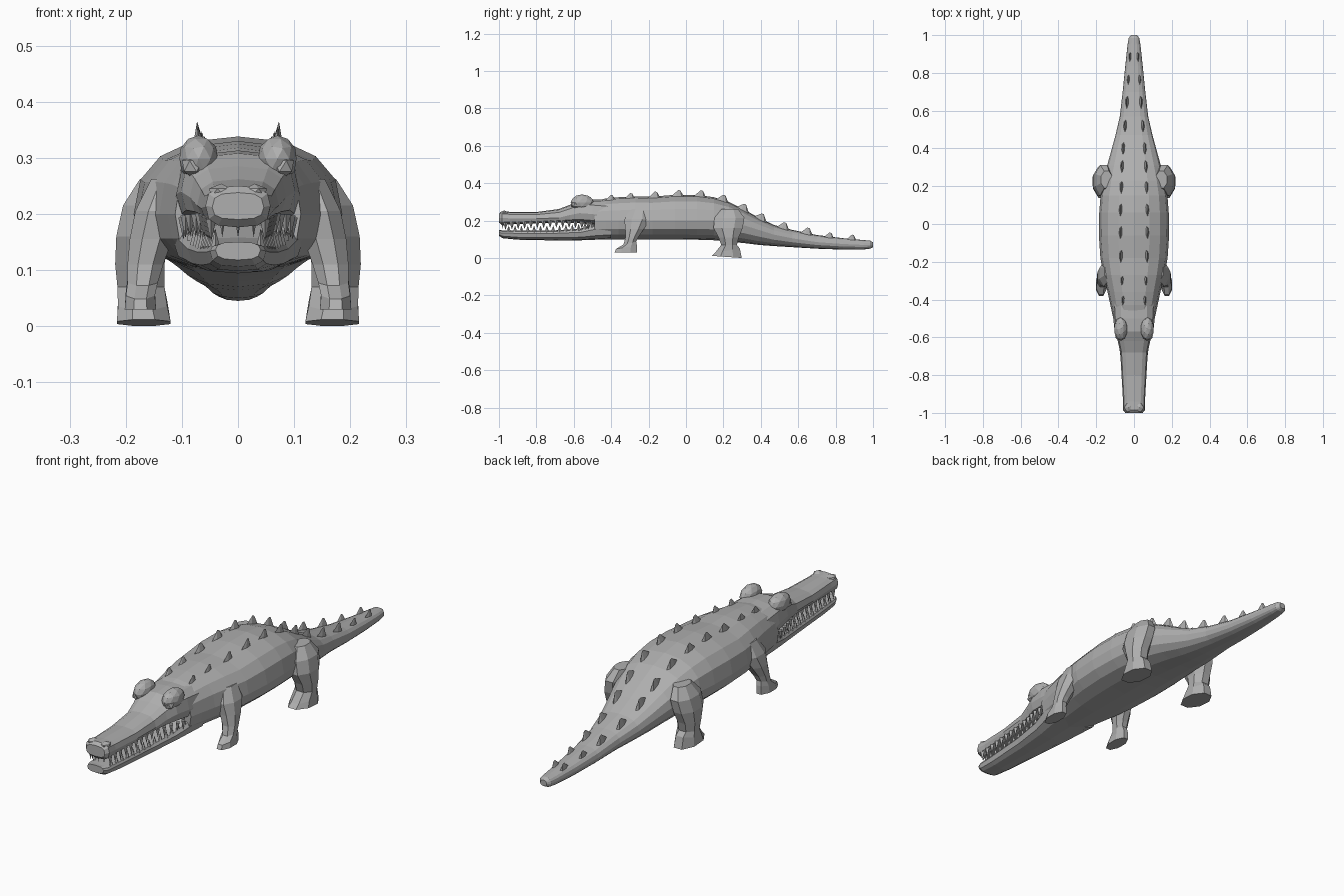
import bpy, bmesh, math
from mathutils import Vector

grey = bpy.data.materials.new("hide grey")
grey.diffuse_color = (0.43, 0.43, 0.43, 1)


def finish(bm, name):
    bmesh.ops.recalc_face_normals(bm, faces=bm.faces)
    me = bpy.data.meshes.new(name)
    bm.to_mesh(me)
    bm.free()
    me.materials.append(grey)
    ob = bpy.data.objects.new(name, me)
    bpy.context.collection.objects.link(ob)
    return ob


def skin(bm, rings):
    """Bridge equal rings of points and cap both ends."""
    loops = [[bm.verts.new(p) for p in r] for r in rings]
    n = len(loops[0])
    for a, b in zip(loops, loops[1:]):
        for i in range(n):
            j = (i + 1) % n
            bm.faces.new((a[i], a[j], b[j], b[i]))
    bm.faces.new(loops[0])
    bm.faces.new(loops[-1])


def sect(y, w, zb, zm, zt, n, e):
    """Rounded cross-section with its widest point at zm."""
    pts = []
    for i in range(n):
        t = 2 * math.pi * i / n
        c, s = math.cos(t), math.sin(t)
        x = w * math.copysign(abs(c) ** e, c)
        h = (zt - zm) if s > 0 else (zm - zb)
        pts.append(Vector((x, y, zm + h * math.copysign(abs(s) ** e, s))))
    return pts


def loft(name, stations, n=16, e=0.85):
    bm = bmesh.new()
    skin(bm, [sect(*s, n, e) for s in stations])
    return finish(bm, name)


def interp(stations, y):
    for a, b in zip(stations, stations[1:]):
        if a[0] <= y <= b[0]:
            t = (y - a[0]) / (b[0] - a[0])
            return [p + (q - p) * t for p, q in zip(a, b)]
    return list(stations[-1])


# Body and tail: y, half width, bottom, widest height, top
body = [
    (-0.49, .112, .100, .20, .305), (-0.43, .125, .100, .20, .318),
    (-0.36, .140, .100, .20, .325), (-0.27, .162, .100, .20, .330),
    (-0.18, .178, .100, .20, .328), (-0.06, .186, .100, .20, .338),
    (0.06, .184, .098, .20, .338), (0.15, .177, .095, .20, .325),
    (0.23, .162, .088, .195, .300), (0.31, .142, .080, .175, .260),
    (0.39, .120, .070, .150, .215), (0.47, .098, .064, .125, .177),
    (0.57, .075, .058, .105, .150), (0.70, .060, .050, .085, .123),
    (0.84, .046, .045, .075, .106), (0.95, .034, .046, .070, .096),
    (0.985, .028, .050, .070, .093), (1.0, .015, .058, .070, .084)]
loft("body_and_tail", body)

# Jaws
upper = [
    (-1.0, .046, .190, .212, .238), (-.985, .058, .176, .215, .250),
    (-.94, .058, .180, .212, .247), (-.80, .066, .186, .210, .246),
    (-.68, .073, .190, .215, .262), (-.62, .086, .188, .230, .285),
    (-.57, .102, .186, .240, .308), (-.50, .110, .180, .235, .313),
    (-.40, .115, .170, .220, .310)]
lower = [
    (-1.0, .040, .118, .136, .150), (-.98, .050, .106, .134, .148),
    (-.90, .056, .098, .132, .148), (-.70, .072, .094, .132, .148),
    (-.56, .090, .095, .138, .158), (-.48, .107, .098, .155, .185),
    (-.40, .118, .102, .160, .200)]
loft("upper_jaw", upper, 12, 0.7)
loft("lower_jaw", lower, 12, 0.7)

# Teeth: alternating rows along both jaws
bm = bmesh.new()


def tooth(x, y, z0, z1, r=.013):
    base = [bm.verts.new((x + r * .7 * dx, y + r * dy, z0))
            for dx, dy in ((1, 0), (0, 1), (-1, 0), (0, -1))]
    tip = bm.verts.new((x, y, z1))
    bm.faces.new(base)
    for i in range(4):
        bm.faces.new((base[i], base[(i + 1) % 4], tip))


for k in range(14):
    y = -.965 + k * .034
    for side in (-1, 1):
        u, l = interp(upper, y), interp(lower, y + .017)
        tooth(side * (u[1] - .010), y, u[2] + .012, u[2] - .028)
        tooth(side * (l[1] - .012), y + .017, l[4] - .012, l[4] + .026)
for x in (-.028, 0, .028):
    tooth(x, -.98, .20, .158, .010)
finish(bm, "teeth")

# Eye ridges, eyes and nostrils
for side, tag in ((-1, "left"), (1, "right")):
    for part, c, r in (("eye_ridge", (.070, -.555, .298), (.036, .062, .042)),
                       ("eye", (.080, -.592, .285), (.022, .024, .022)),
                       ("nostril", (.030, -.972, .238), (.024, .027, .016))):
        bm = bmesh.new()
        bmesh.ops.create_icosphere(bm, subdivisions=2 if part == "eye_ridge" else 1, radius=1)
        for v in bm.verts:
            v.co = Vector((side * (c[0] + v.co.x * r[0]), c[1] + v.co.y * r[1], c[2] + v.co.z * r[2]))
        finish(bm, f"{tag}_{part}")

# Legs: centre x, y, z, radius x, radius y, forward tilt of the ring
front = [(.125, -.250, .262, .030, .050, 0), (.143, -.262, .205, .040, .068, 0),
         (.155, -.275, .155, .038, .050, 0), (.165, -.290, .110, .032, .034, 0),
         (.170, -.300, .080, .027, .034, .008), (.174, -.318, .058, .026, .056, .010),
         (.174, -.322, .030, .028, .060, 0)]
hind = [(.145, .235, .262, .030, .045, 0), (.160, .232, .215, .045, .080, 0),
        (.170, .225, .160, .047, .078, 0), (.175, .228, .110, .044, .054, 0),
        (.173, .230, .070, .042, .042, 0), (.170, .222, .040, .044, .066, .012),
        (.168, .218, .006, .048, .080, -.006)]
for name, rows in (("front_leg", front), ("hind_leg", hind)):
    for side, tag in ((-1, "left"), (1, "right")):
        bm = bmesh.new()
        rings = []
        for x, y, z, rx, ry, tilt in rows:
            ring = []
            for i in range(8):
                t = 2 * math.pi * (i + .5) / 8
                ring.append((side * (x + rx * 1.08 * math.cos(t)),
                             y + ry * 1.08 * math.sin(t), z + tilt * math.sin(t)))
            rings.append(ring)
        skin(bm, rings)
        finish(bm, f"{tag}_{name}")

# Back scutes: two rows of thin pointed fins following the back
scutes = [(-.405, .057), (-.30, .062), (-.17, .068), (-.045, .070), (.075, .070),
          (.195, .066), (.305, .062), (.40, .056), (.52, .046), (.645, .036),
          (.765, .029), (.885, .020)]


def back_height(x, y):
    _, w, _, zm, zt = interp(body, y)
    c = min(1, x / w) ** (1 / .85)
    return zm + (zt - zm) * math.sqrt(max(0, 1 - c * c)) ** .85


bm = bmesh.new()
for y, x in scutes:
    size = .8 if y > .7 or y < -.25 else 1
    for side in (-1, 1):
        base = []
        for dx, dy in ((.002, -.040), (.010, -.010), (.008, .022),
                       (-.003, .034), (-.009, .015), (-.007, -.015)):
            px, py = x + dx * size, y + dy * size
            base.append(bm.verts.new((side * px, py, back_height(px, py) - .006)))
        peak = back_height(x, y) + .034 * size
        tips = [bm.verts.new((side * (x + .003), y + d * size, peak - abs(d) * .3))
                for d in (.004, .016)]
        a, b = tips
        for f in ((0, 1, a), (1, 2, b, a), (2, 3, b), (3, 4, b), (4, 5, a, b), (5, 0, a)):
            bm.faces.new([base[v] if isinstance(v, int) else v for v in f])
        bm.faces.new(base)
finish(bm, "back_scutes")
